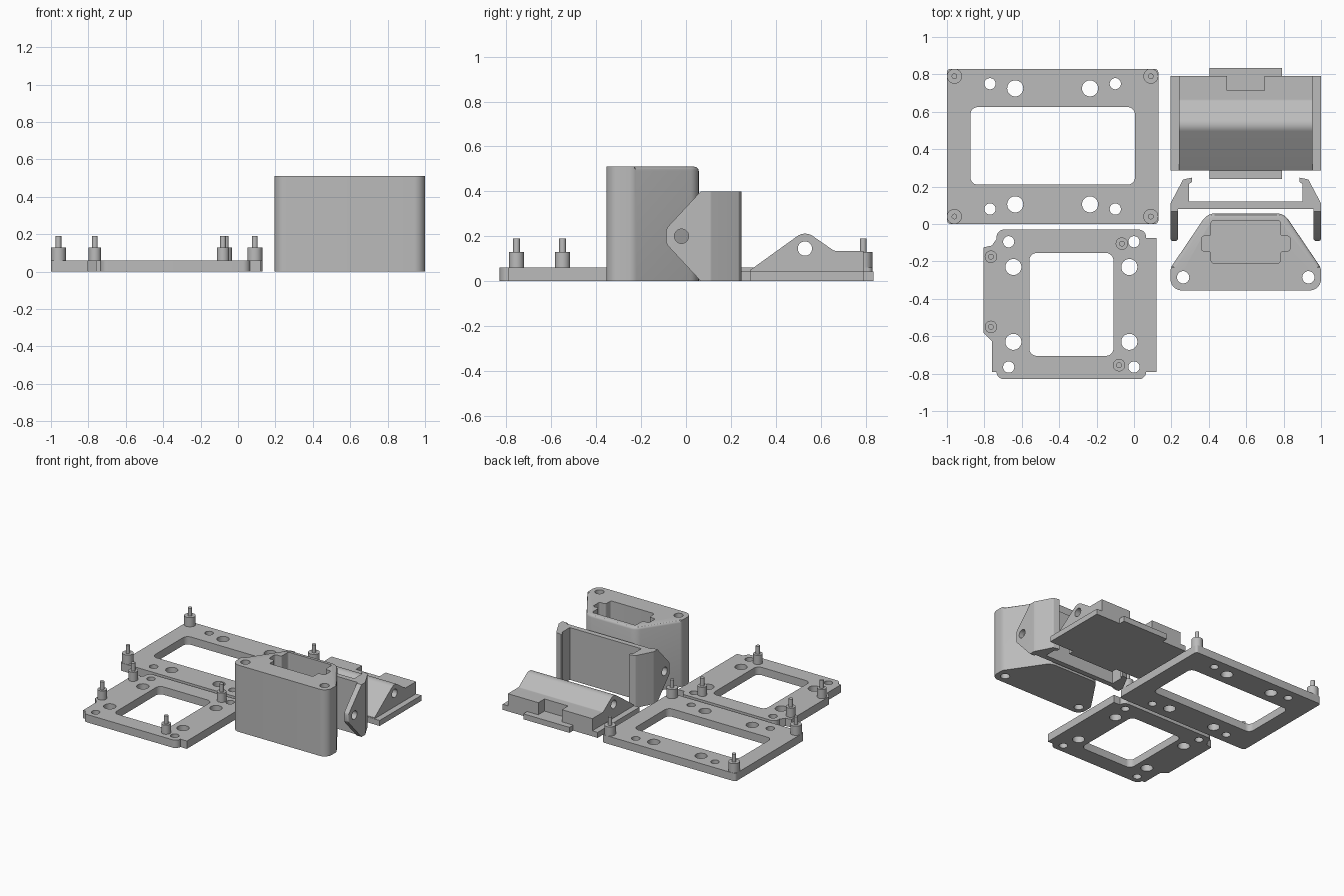
import bpy, bmesh, math
from mathutils import Matrix, Vector

if "Cube" in bpy.data.objects:
    bpy.data.objects.remove(bpy.data.objects["Cube"])

grey = bpy.data.materials.new("light grey plastic")
grey.use_nodes = True
grey.diffuse_color = (0.5, 0.5, 0.5, 1)
grey.node_tree.nodes["Principled BSDF"].inputs["Base Color"].default_value = grey.diffuse_color

# Local x, y, z become world y, z, x, for side profiles
SIDEWAYS = Matrix(((0, 0, 1, 0), (1, 0, 0, 0), (0, 1, 0, 0), (0, 0, 0, 1)))


def finish(obj):
    """Weld, fix normals, colour and shade smooth with sharp edges."""
    me = obj.data
    bm = bmesh.new()
    bm.from_mesh(me)
    bmesh.ops.remove_doubles(bm, verts=bm.verts, dist=0.0002)
    bmesh.ops.recalc_face_normals(bm, faces=bm.faces)
    bm.to_mesh(me)
    bm.free()
    me.materials.clear()
    me.materials.append(grey)
    me.shade_smooth()
    me.set_sharp_from_angle(angle=math.radians(30))
    return obj


def rounded(points, radius=0.0):
    """Outline with rounded corners; a point's third value overrides the radius."""
    out = []
    n = len(points)
    for i, p in enumerate(points):
        r = p[2] if len(p) > 2 else radius
        c = Vector(p[:2])
        a = (Vector(points[i - 1][:2]) - c).normalized()
        b = (Vector(points[(i + 1) % n][:2]) - c).normalized()
        if r <= 0:
            out.append(c)
            continue
        half = a.angle(b) / 2
        centre = c + (a + b).normalized() * r / math.sin(half)
        start = c + a * r / math.tan(half) - centre
        end = c + b * r / math.tan(half) - centre
        for k in range(9):
            t = k / 8
            sweep = math.pi - 2 * half
            v = (start * math.sin((1 - t) * sweep) + end * math.sin(t * sweep)) / math.sin(sweep)
            out.append(centre + v)
    return out


def rect(x0, x1, y0, y1, r=0.0):
    return rounded([(x0, y0), (x1, y0), (x1, y1), (x0, y1)], r)


def circle(x, y, r):
    steps = [k * math.tau / 32 for k in range(32)]
    return [Vector((x + r * math.cos(t), y + r * math.sin(t))) for t in steps]


def prism(name, loops, low, high, matrix=None):
    """Extrude an outline, with any further loops as holes."""
    curve = bpy.data.curves.new(name, "CURVE")
    curve.dimensions = "2D"
    curve.fill_mode = "BOTH"
    curve.extrude = (high - low) / 2
    for loop in loops:
        spline = curve.splines.new("POLY")
        spline.points.add(len(loop) - 1)
        for sp, v in zip(spline.points, loop):
            sp.co = (v.x, v.y, 0, 1)
        spline.use_cyclic_u = True
    temp = bpy.data.objects.new(name + "_curve", curve)
    bpy.context.collection.objects.link(temp)
    graph = bpy.context.evaluated_depsgraph_get()
    me = bpy.data.meshes.new_from_object(temp.evaluated_get(graph))
    bpy.data.objects.remove(temp)
    me.transform(Matrix.Translation((0, 0, (low + high) / 2)))
    if matrix:
        me.transform(matrix)
    obj = bpy.data.objects.new(name, me)
    bpy.context.collection.objects.link(obj)
    return finish(obj)


def combine(obj, other, operation):
    """Apply a boolean and remove the helper."""
    mod = obj.modifiers.new("cut", "BOOLEAN")
    mod.operation = operation
    mod.solver = "EXACT"
    mod.object = other
    graph = bpy.context.evaluated_depsgraph_get()
    me = bpy.data.meshes.new_from_object(obj.evaluated_get(graph))
    obj.modifiers.clear()
    obj.data = me
    bpy.data.objects.remove(other)
    return finish(obj)


def standoffs(name, places, radius):
    """Stepped mounting posts with a thin pin on top."""
    for i, (x, y) in enumerate(places):
        bm = bmesh.new()
        for r, low, high in ((radius, 0.05, 0.13), (0.015, 0.12, 0.19)):
            bmesh.ops.create_cone(bm, cap_ends=True, segments=32, radius1=r, radius2=r,
                                  depth=high - low,
                                  matrix=Matrix.Translation((x, y, (low + high) / 2)))
        me = bpy.data.meshes.new(f"{name}_{i + 1}")
        bm.to_mesh(me)
        bm.free()
        obj = bpy.data.objects.new(me.name, me)
        bpy.context.collection.objects.link(obj)
        finish(obj)


THICK = 0.06

# Wide mounting plate
loops = [rect(-1, 0.13, 0, 0.83, 0.02), rect(-0.875, 0.005, 0.21, 0.625, 0.04)]
for side in (-1, 1):
    for end in (-1, 1):
        loops.append(circle(-0.435 + side * 0.335, 0.415 + end * 0.335, 0.03))
        loops.append(circle(-0.435 + side * 0.2, 0.415 + end * 0.31, 0.043))
prism("wide_plate", loops, 0, THICK)
standoffs("wide_plate_post", [(x, y) for x in (-0.96, 0.09) for y in (0.04, 0.79)], 0.04)

# Small mounting plate with side tabs
outline = rounded([
    (-0.735, -0.83, 0.04), (0.065, -0.83, 0.04), (0.065, -0.79), (0.12, -0.79),
    (0.12, -0.075), (0.065, -0.075), (0.065, -0.03, 0.04), (-0.735, -0.03, 0.04),
    (-0.735, -0.08), (-0.76, -0.115), (-0.805, -0.125), (-0.805, -0.58),
    (-0.76, -0.625), (-0.76, -0.79), (-0.735, -0.79)])
loops = [outline, rect(-0.56, -0.11, -0.705, -0.155, 0.04)]
for side in (-1, 1):
    for end in (-1, 1):
        loops.append(circle(-0.335 + side * 0.335, -0.43 + end * 0.335, 0.03))
        loops.append(circle(-0.335 + side * 0.31, -0.43 + end * 0.2, 0.043))
prism("small_plate", loops, 0, THICK)
standoffs("small_plate_post",
          [(-0.765, -0.175), (-0.765, -0.55), (-0.065, -0.105), (-0.08, -0.755)], 0.033)

# Tall housing with softened rear top edge
MID = 0.5975
half = [(0.4025, -0.355, 0.06), (0.4025, -0.235, 0.06), (0.205, 0.057, 0.08)]
outline = rounded([(MID + x, y, r) for x, y, r in half]
                  + [(MID - x, y, r) for x, y, r in reversed(half)])
housing = prism("housing", [outline], 0, 0.51)
bm = bmesh.new()
bm.from_mesh(housing.data)
bmesh.ops.dissolve_limit(bm, angle_limit=0.01, verts=bm.verts, edges=bm.edges)
rim = [e for e in bm.edges if all(v.co.z > 0.5 and v.co.y > -0.23 for v in e.verts)]
bmesh.ops.bevel(bm, geom=rim, offset=0.02, segments=3, profile=0.5, affect="EDGES")
bm.to_mesh(housing.data)
bm.free()

# Housing pocket and screw holes
side = [(0.185, -0.21), (0.185, -0.145), (0.237, -0.145), (0.237, -0.065),
        (0.185, -0.065), (0.185, 0.02)]
pocket = rounded([(MID + x, y) for x, y in side]
                 + [(MID - x, y) for x, y in reversed(side)], 0.015)
combine(housing, prism("pocket_cutter", [pocket], 0.06, 0.6), "DIFFERENCE")
for x in (-0.335, 0.335):
    combine(housing, prism("hole_cutter", [circle(MID + x, -0.285, 0.033)], -0.1, 0.6),
            "DIFFERENCE")

# Hinge bracket: channel section trimmed by its side profile
half = [(0.3025, 0.12), (0.3025, 0.215), (0.287, 0.225), (0.287, 0.248),
        (0.335, 0.238, 0.015), (0.4025, 0.11, 0.02), (0.4025, -0.09, 0.012),
        (0.3625, -0.09, 0.012), (0.3625, 0.08)]
section = rounded([(MID + p[0], *p[1:]) for p in half]
                  + [(MID - p[0], *p[1:]) for p in reversed(half)])
bracket = prism("hinge_bracket", [section], 0, 0.4)
trim = rounded([(0.3, -0.01), (0.075, -0.01, 0.03), (-0.12, 0.2, 0.07),
                (0.075, 0.41, 0.03), (0.3, 0.41)])
combine(bracket, prism("bracket_trim", [trim, circle(-0.02, 0.2, 0.032)], 0.1, 1.1, SIDEWAYS),
        "INTERSECT")

# Clip base with front and rear tabs
half = [(0.195, 0.24), (0.195, 0.285), (0.4025, 0.285), (0.4025, 0.79),
        (0.195, 0.79), (0.195, 0.835)]
outline = rounded([(MID + x, y) for x, y in half] + [(MID - x, y) for x, y in reversed(half)])
prism("clip_base", [outline], 0, 0.042)

# Clip body: ridge with cross hole and rear notch
ridge = rounded([(0.287, 0.04), (0.79, 0.04), (0.79, 0.135), (0.66, 0.135, 0.02),
                 (0.53, 0.225, 0.06), (0.287, 0.05)])
body = prism("clip_body", [ridge, circle(0.53, 0.145, 0.032)], 0.24, 0.955, SIDEWAYS)
combine(body, prism("notch_cutter", [rect(MID - 0.1, MID + 0.1, 0.715, 0.9)], 0.042, 0.3),
        "DIFFERENCE")
